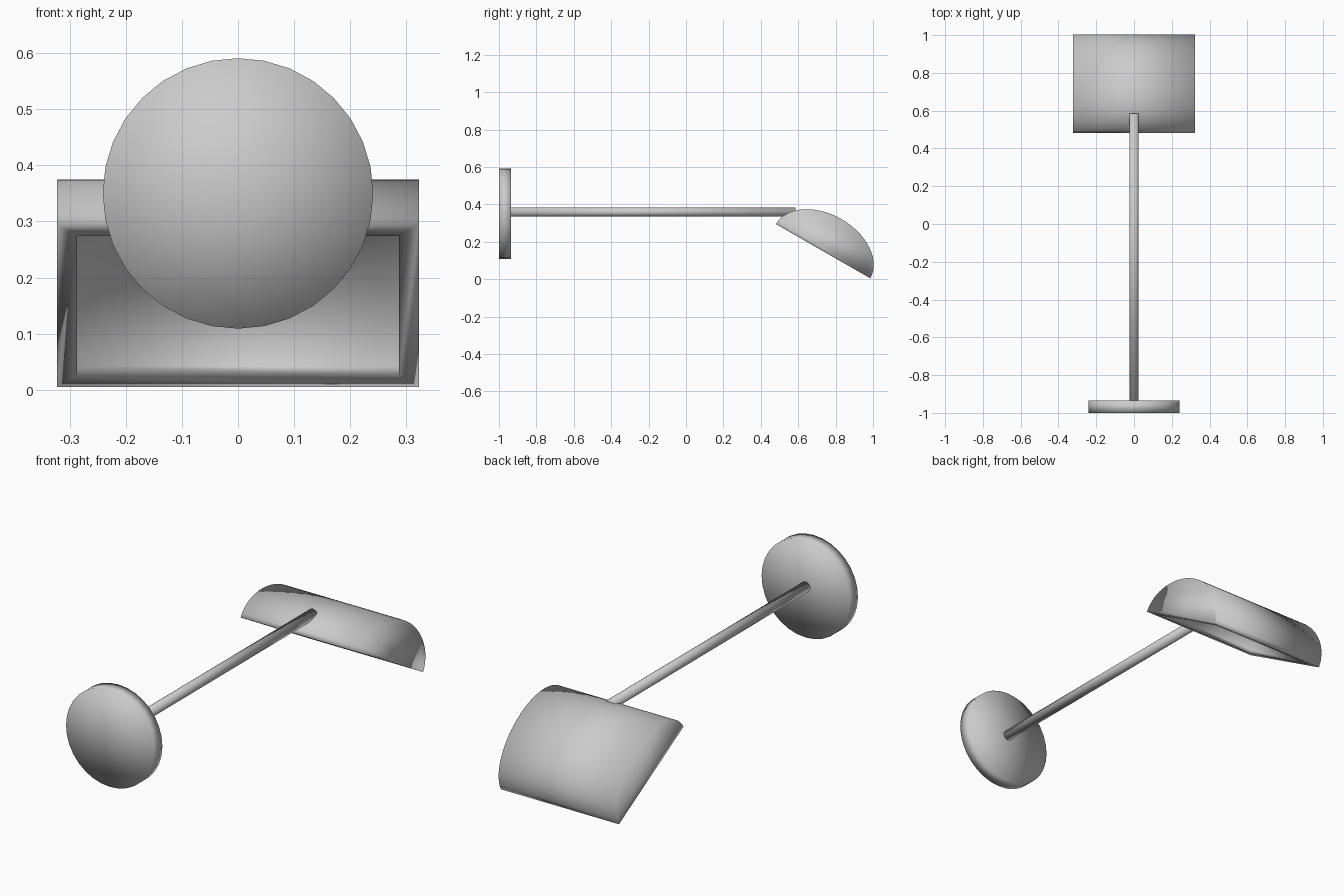
import bpy, bmesh, math
from mathutils import Matrix, Vector

cube = bpy.data.objects.get("Cube")
if cube:
    bpy.data.objects.remove(cube, do_unlink=True)

grey = bpy.data.materials.new("light_grey")
grey.use_nodes = True
grey.diffuse_color = (0.6, 0.6, 0.6, 1)
grey.node_tree.nodes["Principled BSDF"].inputs["Base Color"].default_value = (0.6, 0.6, 0.6, 1)


def finish(name, bm):
    """Turn a bmesh into a smooth grey object."""
    bmesh.ops.recalc_face_normals(bm, faces=bm.faces)
    mesh = bpy.data.meshes.new(name)
    bm.to_mesh(mesh)
    bm.free()
    mesh.materials.append(grey)
    mesh.shade_smooth()
    obj = bpy.data.objects.new(name, mesh)
    bpy.context.collection.objects.link(obj)
    return obj


def cylinder_y(name, radius, y0, y1, z, sides):
    """Capped cylinder lying along y."""
    bm = bmesh.new()
    place = Matrix.Translation((0, (y0 + y1) / 2, z)) @ Matrix.Rotation(math.pi / 2, 4, 'X')
    bmesh.ops.create_cone(bm, cap_ends=True, cap_tris=True, segments=sides,
                          radius1=radius, radius2=radius, depth=y1 - y0, matrix=place)
    return finish(name, bm)


# Wall plate and arm
cylinder_y("wall_plate", 0.241, -1.0, -0.935, 0.35, 32)
cylinder_y("arm", 0.025, -0.94, 0.585, 0.36, 16)

# Lamp shade: hollow half-ellipse trough, open underneath and tilted
STEPS = 28
along = Vector((0, 0.867, -0.498))
up = Vector((0, 0.498, 0.867))
centre = Vector((0, 0.733, 0.15))
bm = bmesh.new()


def half_shell(half_width, a, b):
    """Arched wall with two closed ends; returns its four open corners."""
    arcs = []
    for x in (-half_width, half_width):
        arc = []
        for i in range(STEPS + 1):
            t = math.pi * i / STEPS
            p = centre - along * a * math.cos(t) + up * b * math.sin(t)
            arc.append(bm.verts.new((x, p.y, p.z)))
        arcs.append(arc)
        bm.faces.new(arc)
    left, right = arcs
    for i in range(STEPS):
        bm.faces.new((left[i], left[i + 1], right[i + 1], right[i]))
    return [left[0], right[0], right[-1], left[-1]]


outer = half_shell(0.323, 0.291, 0.198)
inner = half_shell(0.287, 0.25, 0.163)
for i in range(4):
    j = (i + 1) % 4
    bm.faces.new((outer[i], outer[j], inner[j], inner[i]))
finish("lamp_shade", bm)
